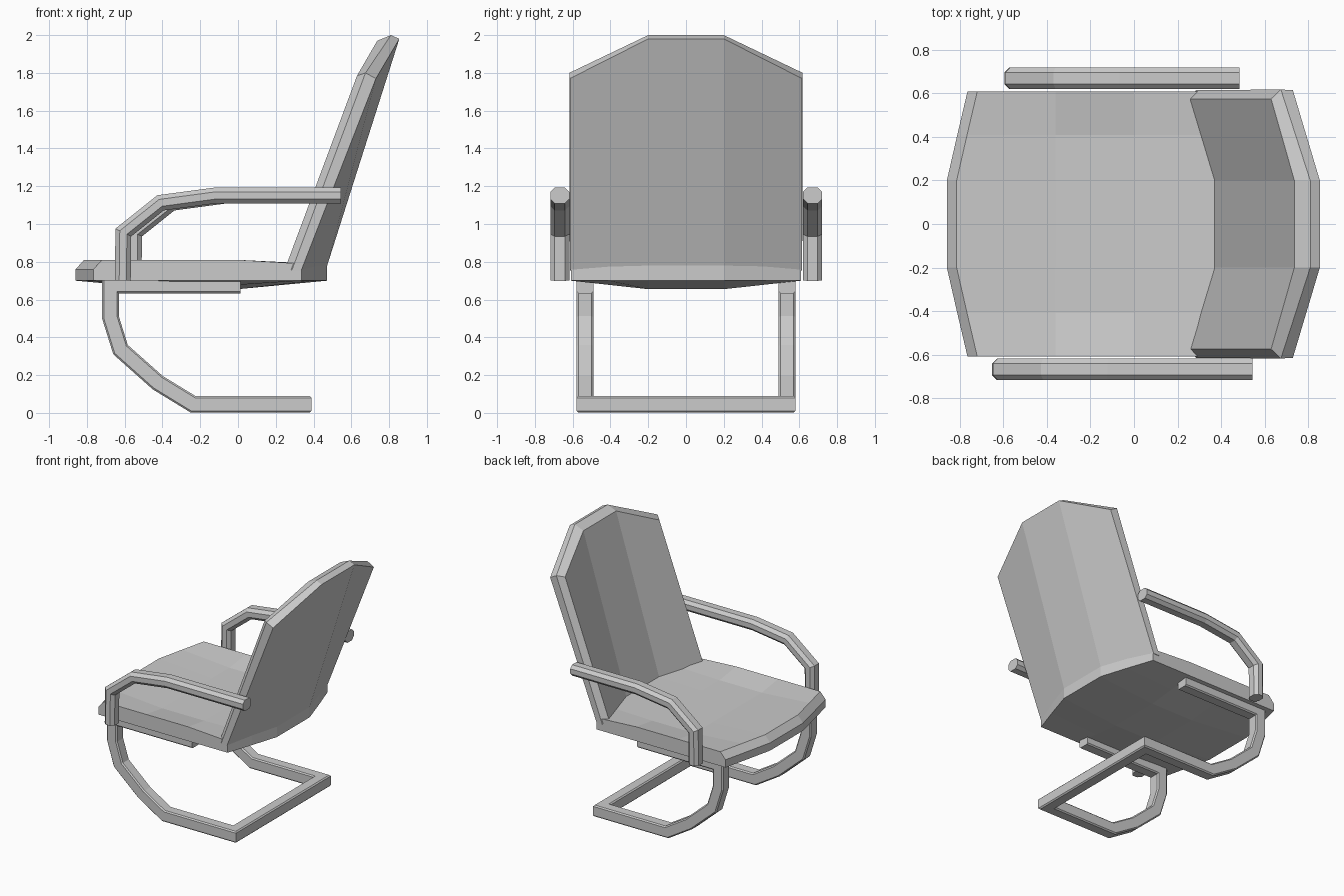
import bpy, bmesh
from mathutils import Vector

if "Cube" in bpy.data.objects:
    bpy.data.objects.remove(bpy.data.objects["Cube"])


def make(name, rings, caps=None):
    """Loft closed rings of equal length; caps lists index groups per end (default: one n-gon)."""
    bm = bmesh.new()
    vs = [[bm.verts.new(p) for p in r] for r in rings]
    n = len(rings[0])
    for a, b in zip(vs, vs[1:]):
        for i in range(n):
            j = (i + 1) % n
            bm.faces.new((a[i], a[j], b[j], b[i]))
    for end in (vs[0], vs[-1]):
        for group in caps or [range(n)]:
            bm.faces.new([end[i] for i in group])
    bmesh.ops.recalc_face_normals(bm, faces=bm.faces)
    me = bpy.data.meshes.new(name)
    bm.to_mesh(me)
    bm.free()
    ob = bpy.data.objects.new(name, me)
    bpy.context.collection.objects.link(ob)
    return ob


def tube(name, path, hy, hz, c):
    """Sweep a chamfered rectangle along a path starting along x, with mitred joints."""
    path = [Vector(p) for p in path]
    section = [(hy, hz - c), (hy - c, hz), (c - hy, hz), (-hy, hz - c),
               (-hy, c - hz), (c - hy, -hz), (hy - c, -hz), (hy, c - hz)]
    ring = [path[0] + Vector((0, y, z)) for y, z in section]
    rings = [ring]
    for i in range(1, len(path)):
        d = (path[i] - path[i - 1]).normalized()
        nrm = d
        if i + 1 < len(path):
            nrm = d + (path[i + 1] - path[i]).normalized()
        ring = [p + d * ((path[i] - p).dot(nrm) / d.dot(nrm)) for p in ring]
        rings.append(ring)
    return make(name, rings)


# Seat: dished cushion, side profiles lofted across the width
half = [(0.2, -0.86, 0.472, 0.03, 0.045),
        (0.41, -0.812, 0.405, 0.03, 0.022),
        (0.61, -0.765, 0.337, 0.0, 0.0)]
cols = [(-y, *r) for y, *r in reversed(half)] + half
make("seat", [[(x, y, z) for x, z in (
    (f, 0.70), (f, 0.76), (f + 0.045, 0.81), (-0.36, 0.81 - dt), (0, 0.81 - dt),
    (b, 0.79), (b, 0.70), (0, 0.70 - db), (-0.36, 0.70 - db))]
    for y, f, b, dt, db in cols])

# Backrest: three-panel shell with a bevelled front rim (front, rim, back)
layers = [
    [(0.255, 0.575, 0.78), (0.63, 0.575, 1.785), (0.737, 0.2, 1.97), (0.365, 0.2, 0.77)],
    [(0.285, 0.615, 0.755), (0.675, 0.618, 1.80), (0.81, 0.2, 2.0), (0.395, 0.2, 0.74)],
    [(0.335, 0.613, 0.755), (0.73, 0.615, 1.77), (0.854, 0.2, 1.98), (0.472, 0.2, 0.78)],
]
# ring order: bottom wing, wing top, centre top, then mirrored side, then bottom centre
rings = []
for a, b, c, d in layers:
    m = [(x, -y, z) for x, y, z in (c, b, a, d)]
    rings.append([a, b, c, *m, d])
make("backrest", rings, caps=[(0, 1, 2, 7), (7, 2, 3, 6), (6, 3, 4, 5)])

# Armrests: bent tubes, one set slightly further back
arm = [(0.545, 1.151), (-0.12, 1.151), (-0.41, 1.112), (-0.607, 0.955), (-0.61, 0.70)]
for side, y, dx in (("right", -0.668, 0.0), ("left", 0.67, 0.06)):
    tube(f"{side}_armrest", [(x + dx * (1 if x > 0 else 0.95) * (-1 if x > 0 else 1), y, z)
                             for x, z in arm], 0.05, 0.042, 0.023)

# Base: one continuous cantilever tube under the seat and along the floor
leg = [(0.012, 0.677), (-0.675, 0.677), (-0.675, 0.505), (-0.622, 0.335),
       (-0.425, 0.16), (-0.237, 0.045), (0.345, 0.045)]
tube("cantilever_base", [(x, -0.535, z) for x, z in leg]
     + [(x, 0.535, z) for x, z in reversed(leg)], 0.044, 0.044, 0.009)
